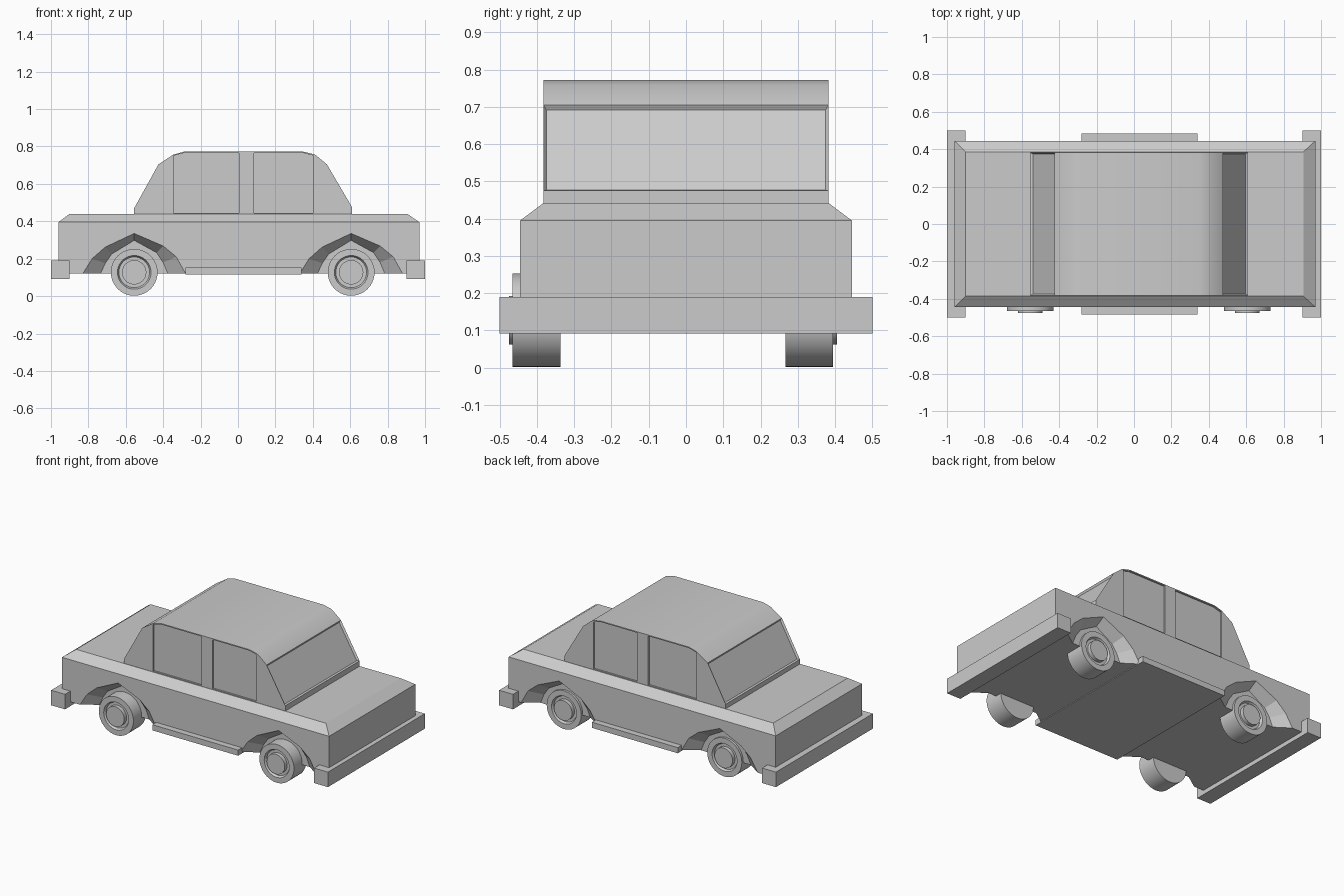
import bpy, bmesh, math

if "Cube" in bpy.data.objects:
    bpy.data.objects.remove(bpy.data.objects["Cube"])


def finish(bm, name, smooth=False):
    bmesh.ops.recalc_face_normals(bm, faces=bm.faces)
    me = bpy.data.meshes.new(name)
    bm.to_mesh(me)
    bm.free()
    ob = bpy.data.objects.new(name, me)
    bpy.context.collection.objects.link(ob)
    if smooth:
        bpy.ops.object.select_all(action='DESELECT')
        ob.select_set(True)
        bpy.context.view_layer.objects.active = ob
        bpy.ops.object.shade_smooth_by_angle(angle=math.radians(30))
    return ob


def loft(rings):
    """Closed solid through a list of equal-length point rings."""
    bm = bmesh.new()
    vs = [[bm.verts.new(p) for p in r] for r in rings]
    n = len(vs[0])
    for a, b in zip(vs, vs[1:]):
        for i in range(n):
            j = (i + 1) % n
            bm.faces.new((a[i], a[j], b[j], b[i]))
    bm.faces.new(vs[0])
    bm.faces.new(vs[-1])
    return bm


def rect(x0, x1, y, z):
    return [(x0, -y, z), (x1, -y, z), (x1, y, z), (x0, y, z)]


def side(profile, y, dx=0):
    return [(x + dx, y, z) for x, z in profile]


def box(name, x0, x1, y, z0, z1):
    return finish(loft([rect(x0, x1, y, z0), rect(x0, x1, y, z1)]), name)


def cut(ob, cutters):
    for c in cutters:
        m = ob.modifiers.new("cut", 'BOOLEAN')
        m.operation = 'DIFFERENCE'
        m.solver = 'EXACT'
        m.object = c
        c.hide_render = True
    bpy.context.view_layer.update()
    me = bpy.data.meshes.new_from_object(
        ob.evaluated_get(bpy.context.evaluated_depsgraph_get()))
    ob.modifiers.clear()
    ob.data = me
    for c in cutters:
        bpy.data.objects.remove(c)


AXLES = (-0.555, 0.605)

# Lower body with a chamfered shoulder
body = finish(loft([rect(-0.96, 0.97, 0.445, 0.12),
                    rect(-0.96, 0.97, 0.445, 0.395),
                    rect(-0.90, 0.905, 0.385, 0.44)]), "body")

# Wheel arches: tapered shallow recesses, profiles relative to the axle
outer = [(-0.275, 0.05), (-0.275, 0.12), (-0.225, 0.20), (-0.155, 0.262), (0, 0.335),
         (0.155, 0.268), (0.225, 0.21), (0.275, 0.12), (0.275, 0.05)]
inner = [(-0.18, 0.05), (-0.18, 0.12), (-0.155, 0.175), (-0.12, 0.225), (0, 0.298),
         (0.12, 0.232), (0.155, 0.18), (0.18, 0.12), (0.18, 0.05)]
cutters = []
for s in (-1, 1):
    for ax in AXLES:
        cutters.append(finish(loft([side(outer, s * 0.48, ax),
                                    side(outer, s * 0.445, ax),
                                    side(inner, s * 0.38, ax)]), "arch_cutter"))
cut(body, cutters)

# Cabin, with inset windscreen and rear window
cab = [(-0.555, 0.43), (-0.555, 0.47), (-0.425, 0.705), (-0.345, 0.757), (-0.29, 0.772),
       (0.35, 0.772), (0.41, 0.758), (0.475, 0.705), (0.61, 0.475), (0.61, 0.43)]
bm = loft([side(cab, -0.383), side(cab, 0.383)])
bmesh.ops.recalc_face_normals(bm, faces=bm.faces)
glass = [f for f in bm.faces
         if abs(f.normal.y) < 0.1 and 0.5 < f.calc_center_median().z < 0.65]
bmesh.ops.inset_individual(bm, faces=glass, thickness=0.012, depth=-0.012)
cabin = finish(bm, "cabin", smooth=True)

# Side windows, two per side
front_window = [(-0.345, 0.445), (0.005, 0.445), (0.005, 0.765), (-0.29, 0.765), (-0.345, 0.75)]
rear_window = [(0.085, 0.445), (0.40, 0.445), (0.40, 0.752), (0.35, 0.765), (0.085, 0.765)]
cutters = [finish(loft([side(p, s * 0.45), side(p, s * 0.372)]), "window_cutter")
           for s in (-1, 1) for p in (front_window, rear_window)]
cut(cabin, cutters)

# Bumpers and side sills
box("front_bumper", -1.0, -0.90, 0.5, 0.092, 0.19)
box("rear_bumper", 0.90, 1.0, 0.5, 0.092, 0.19)
box("side_sills", -0.28, 0.34, 0.485, 0.115, 0.152)

# Wheels: turned profile (radius, y) with a raised hub; the axles sit off centre
wheel = [(0.065, -0.475), (0.065, -0.45), (0.082, -0.45), (0.09, -0.465),
         (0.125, -0.465), (0.125, -0.337)]
N = 40
for s in (-1, 1):
    for ax in AXLES:
        rings = []
        for r, y in wheel:
            yy = y if s < 0 else -0.07 - y
            rings.append([(ax + r * math.cos(2 * math.pi * i / N), yy,
                           0.127 + r * math.sin(2 * math.pi * i / N)) for i in range(N)])
        finish(loft(rings), "wheel", smooth=True)
